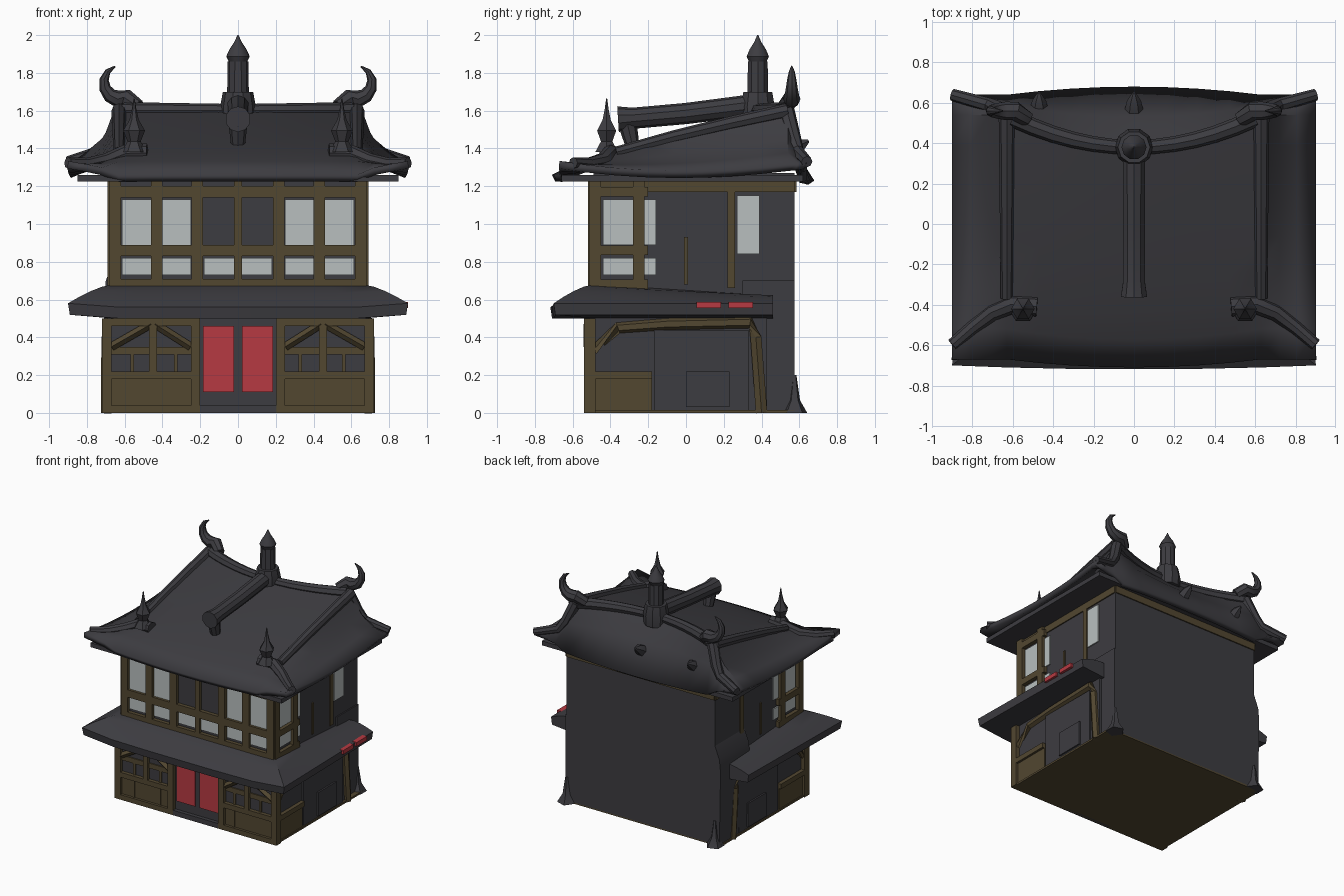
import bpy, bmesh, math
from mathutils import Vector

if "Cube" in bpy.data.objects:
    bpy.data.objects.remove(bpy.data.objects["Cube"], do_unlink=True)


def material(name, *rgb):
    mat = bpy.data.materials.new(name)
    mat.use_nodes = True
    mat.diffuse_color = (*rgb, 1)
    mat.node_tree.nodes["Principled BSDF"].inputs["Base Color"].default_value = (*rgb, 1)
    return mat


SLATE = material("dark slate", .046, .045, .052)
WOOD = material("brown timber", .085, .063, .03)
RED = material("red paint", .47, .042, .054)
PALE = material("pale paper", .48, .52, .52)


def finish(name, bm, mat, mirror=True, smooth=False):
    """Make the object; parts lying wholly on the left are mirrored to the right."""
    bmesh.ops.recalc_face_normals(bm, faces=bm.faces)
    one_sided = min(vert.co.x for vert in bm.verts) > 0
    mesh = bpy.data.meshes.new(name)
    bm.to_mesh(mesh)
    bm.free()
    mesh.materials.append(mat)
    ob = bpy.data.objects.new(name, mesh)
    bpy.context.collection.objects.link(ob)
    if one_sided and mirror:
        ob.modifiers.new("mirror", 'MIRROR')
    if smooth:
        bpy.ops.object.select_all(action='DESELECT')
        ob.select_set(True)
        bpy.context.view_layer.objects.active = ob
        bpy.ops.object.shade_smooth_by_angle(angle=math.radians(35))
    return ob


def box(name, x_span, y_span, z_span, mat, mirror=True):
    bm = bmesh.new()
    bmesh.ops.create_cube(bm, size=1)
    for vert in bm.verts:
        vert.co = Vector([(lo + hi) / 2 + c * (hi - lo)
                          for (lo, hi), c in zip((x_span, y_span, z_span), vert.co)])
    return finish(name, bm, mat, mirror)


def skin(name, rings, mat, closed=True):
    """Bridge rows of points into one surface, capped when the rows are loops."""
    bm = bmesh.new()
    rows = [[bm.verts.new(point) for point in ring] for ring in rings]
    count = len(rows[0])
    for row, following in zip(rows, rows[1:]):
        for i in range(count if closed else count - 1):
            j = (i + 1) % count
            bm.faces.new((row[i], row[j], following[j], following[i]))
    if closed:
        bm.faces.new(rows[0])
        bm.faces.new(rows[-1])
    return finish(name, bm, mat, smooth=True)


def tube(name, path, radii, mat=SLATE, sides=8):
    """Round bar along a path; radii are spread evenly from start to end."""
    path = [Vector(point) for point in path]
    last = len(path) - 1
    rings = []
    for i, point in enumerate(path):
        along = (path[min(i + 1, last)] - path[max(i - 1, 0)]).normalized()
        across = along.cross(Vector((0, 1, 0) if abs(along.y) < .9 else (1, 0, 0))).normalized()
        other = along.cross(across)
        place = i / last * (len(radii) - 1)
        k = min(int(place), len(radii) - 2)
        radius = radii[k] + (radii[k + 1] - radii[k]) * (place - k)
        angles = [math.tau * n / sides for n in range(sides)]
        rings.append([point + radius * (across * math.cos(a) + other * math.sin(a)) for a in angles])
    return skin(name, rings, mat)


def turned(name, x, y, bottom, top, radii, sides=8):
    """Upright turned piece with radii at even heights."""
    step = (top - bottom) / (len(radii) - 1)
    return tube(name, [(x, y, bottom + step * i) for i in range(len(radii))], radii, SLATE, sides)


def front_panel(name, storey, x_span, z_span, depth, mat=WOOD):
    return box(name, x_span, (-storey["front"] - depth, -storey["front"]), z_span, mat)


def side_panel(name, storey, y_span, z_span, depth, mat=WOOD, mirror=True):
    return box(name, (storey["side"], storey["side"] + depth), y_span, z_span, mat, mirror)


def around(centre, half):
    return centre - half, centre + half


UPPER = {"front": .49, "side": .66}
LOWER = {"front": .51, "side": .69}
BACK = .575
THIN, THICK = .009, .03

# Walls and floor
box("lower_storey", around(0, LOWER["side"]), (-LOWER["front"], .43), (.01, .56), SLATE)
box("rear_wall", around(0, .67), (.3, BACK), (.01, .7), SLATE)
box("upper_storey", around(0, UPPER["side"]), (-UPPER["front"], BACK), (.5, 1.27), SLATE)
box("floor", around(0, .71), (-.53, BACK), (0, .015), WOOD)
box("rear_top_band", around(0, UPPER["side"]), (BACK, BACK + THIN), (1.17, 1.25), WOOD)

# Bulging rear part of the right wall
skin("wall_bulge", [[(-.6, .2, z), (-.6, BACK, z), (-x, BACK, z), (-x, .2, z)]
                    for x, z in ((.7, .01), (.71, .6), (.7, .7), (.66, .8))], SLATE)

# Upper storey: beams and posts, then the tall and low windows
TALL, LOW, FULL = (.89, 1.13), (.73, .82), (.66, 1.24)
for z in (.68, .86, 1.17):
    front_panel("front_beam", UPPER, around(0, .67), around(z, THICK), THICK)
    side_panel("side_beam", UPPER, (-.51, -.2), around(z, .025), THICK)
front_panel("middle_post", UPPER, around(0, .02), FULL, THICK)
for x in (.215, .43, .65):
    front_panel("front_post", UPPER, around(x, THICK), FULL, THICK)
for x in (.1, .33, .535):
    front_panel("low_window", UPPER, around(x, .08), LOW, THIN, PALE)
    if x > .1:
        front_panel("tall_window", UPPER, around(x, .08), TALL, THIN, PALE)
for y in (-.48, -.25):
    side_panel("side_post", UPPER, around(y, THICK), FULL, THICK)
for y, half in ((-.36, .08), (-.19, .03)):
    side_panel("side_tall_window", UPPER, around(y, half), TALL, THIN, PALE)
    side_panel("side_low_window", UPPER, around(y, half), LOW, THIN, PALE)
side_panel("side_top_band", UPPER, (-.51, BACK), (1.17, 1.25), THIN)
side_panel("side_rear_post", UPPER, around(.24, .02), FULL, THIN)
side_panel("side_thin_post", UPPER, around(0, .01), (.68, .93), THIN)
side_panel("rear_side_window", UPPER, (.27, .39), (.84, 1.15), THIN, PALE, mirror=False)

# Lower front: doors, planked panels, lattice and braces
front_panel("door_leaf", LOWER, (.02, .185), (.11, .46), THIN, RED)
front_panel("door_step", LOWER, around(0, .2), (0, .04), THICK, SLATE)
front_panel("plank_panel", LOWER, (.21, .7), (.01, .2), THIN)
front_panel("lattice_rail", LOWER, (.25, .68), (.31, .35), THIN)
for z in (.02, .2, .48):
    front_panel("panel_rail", LOWER, (.21, .71), around(z, .02), THICK)
for x in (.225, .695):
    front_panel("front_post", LOWER, around(x, .025), (0, .5), THICK)
front_panel("lattice_post", LOWER, around(.45, .02), (.2, .5), THICK)
for x in (.33, .56):
    front_panel("lattice_bar", LOWER, around(x, .01), (.2, .35), THIN)
    front_panel("plank_strip", LOWER, around(x, .006), (.02, .2), .015)
for x, top in ((.25, .44), (.67, .46)):
    tube("front_brace", [(x, -.52, .35), (top, -.52, .47)], [.022, .022], WOOD, 4)

# Lower sides: planks, posts and the bent timber arch
side_panel("side_plank_panel", LOWER, (-.5, -.18), (.01, .2), .012)
side_panel("side_rail", LOWER, (-.52, -.18), around(.2, .02), THICK)
side_panel("side_corner_post", LOWER, around(-.51, THICK), (0, .5), THICK)
side_panel("side_wall_slab", LOWER, (-.17, .33), (.01, .44), .012, SLATE)
side_panel("side_hatch", LOWER, (0, .23), (.03, .22), .025, SLATE)
arch = ((-.49, .33), (-.36, .45), (-.1, .47), (.34, .48), (.37, .4), (.4, 0))
tube("side_arch", [(LOWER["side"], y, z) for y, z in arch], [.028, .035], WOOD, 6)
turned("corner_rock", .66, BACK, 0, .2, [.07, .03, .02, .01], 5)


# Skirt roof: one section swept round the front and both sides
def skirt_section(wall, eave, drop, lift):
    """drop lowers the wall edge, lift raises the eave."""
    profile = [(t, .68 - .12 * t ** 1.4 - drop * (1 - t)) for t in (0, .25, .5, .75, 1)]
    profile += [(.96, .5), (0, .5)]
    return [(*Vector(wall).lerp(Vector(eave), t), z + lift * t) for t, z in profile]


side_run = [skirt_section((.66, .46 - .95 * f), (.88 + .02 * f, .46 - 1.16 * f), .06 * (1 - f), .02)
            for f in (0, .25, .5, .75, 1)]
front_run = [skirt_section((.66 * f, -.49), (.9 * f, -.72 + .02 * f * f), 0, 0) for f in (.7, .3)]
left_half = side_run + front_run
right_half = [[(-x, y, z) for x, y, z in ring] for ring in reversed(left_half)]
skin("skirt_roof", left_half + right_half, SLATE)
for y in (.12, .29):
    box("red_eave_tile", (.84, .9), around(y, .065), (.555, .588), RED, mirror=False)

# Main roof: rises to a bowed ridge near the back, with flared side eaves
RIDGE_X, EAVE_X = .63, .9


def roof_point(x, t):
    """t runs from -1 at the front eave through 0 on the ridge to 1 at the back eave."""
    bow = min(1, (x / RIDGE_X) ** 2)
    ridge_y = .38 + .16 * bow
    run = ridge_y + .71 - .04 * bow if t < 0 else .68 - .04 * bow - ridge_y
    y = ridge_y + t * run
    eave_z = 1.26 if t < 0 else 1.23
    z = eave_z + (1.6 - eave_z) * (1 - abs(t)) ** .75
    flare = max(0, (abs(x) - RIDGE_X) / (EAVE_X - RIDGE_X)) ** .6
    return x, y, z + flare * (1.28 + .12 * y * y - z)


columns = [RIDGE_X * i / 4 for i in range(5)]
columns += [RIDGE_X + (EAVE_X - RIDGE_X) * i / 3 for i in range(1, 4)]
columns = [-x for x in reversed(columns[1:])] + columns
rows = [-i / 8 for i in range(8, 0, -1)] + [0, .5, 1]
roof = skin("main_roof", [[roof_point(x, t) for x in columns] for t in rows], SLATE, closed=False)
shell = roof.modifiers.new("thickness", 'SOLIDIFY')
shell.thickness = .04
shell.offset = -1
box("eave_soffit", around(0, .85), (-.66, .62), (1.225, 1.26), SLATE)

# Ridge bars laid on the roof surface
tube("back_ridge", [roof_point(i / 10, 0) for i in range(-6, 7)], [.045, .035, .045])
tube("side_ridge", [roof_point(RIDGE_X, -i / 4) for i in range(4)], [.04, .03])
tube("front_hip", [roof_point(x, t) for x, t in ((.48, -.76), (.6, -.77), (.7, -.81), (.8, -.87), (EAVE_X, -.94))],
     [.05, .045, .035, THICK])
tube("back_hip", [roof_point(x, t) for x, t in ((.61, 0), (.67, .3), (.72, .5), (EAVE_X, 1))], [.045, THICK])
tube("centre_ridge", [(0, -.36, 1.555), (0, -.28, 1.56), (0, 0, 1.585), (0, .36, 1.63)],
     [.068, .056, .056, .058], sides=10)
tube("centre_ridge_bracket", [(0, -.28, 1.4), (0, -.31, 1.53)], [.035, .05])

# Curled horns, front spikes, centre finial and knobs on the back slope
curl = [math.radians(angle) for angle in range(-110, 80, 30)]
tube("horn", [(.53, .52, 1.62)] + [(.62 + .09 * math.cos(a), .56, 1.75 + .09 * math.sin(a)) for a in curl],
     [.04, .05, .04, THICK, .02, .004])
turned("front_spike", .55, -.42, 1.38, 1.665, [.07, .035, .058, .025, .012, .003], 6)
turned("finial_base", 0, .38, 1.54, 1.7, [.09, .095, .08], 10)
turned("finial_post", 0, .38, 1.65, 1.86, [.058, .055], 10)
turned("finial_bud", 0, .38, 1.85, 2, [.045, .062, .045, .02, .003], 10)
for x in (0, -.47):
    tube("back_knob", [(x, .55, 1.38), (x, .61, 1.42), (x, .65, 1.44)], [.05, .035, .008], sides=6)
